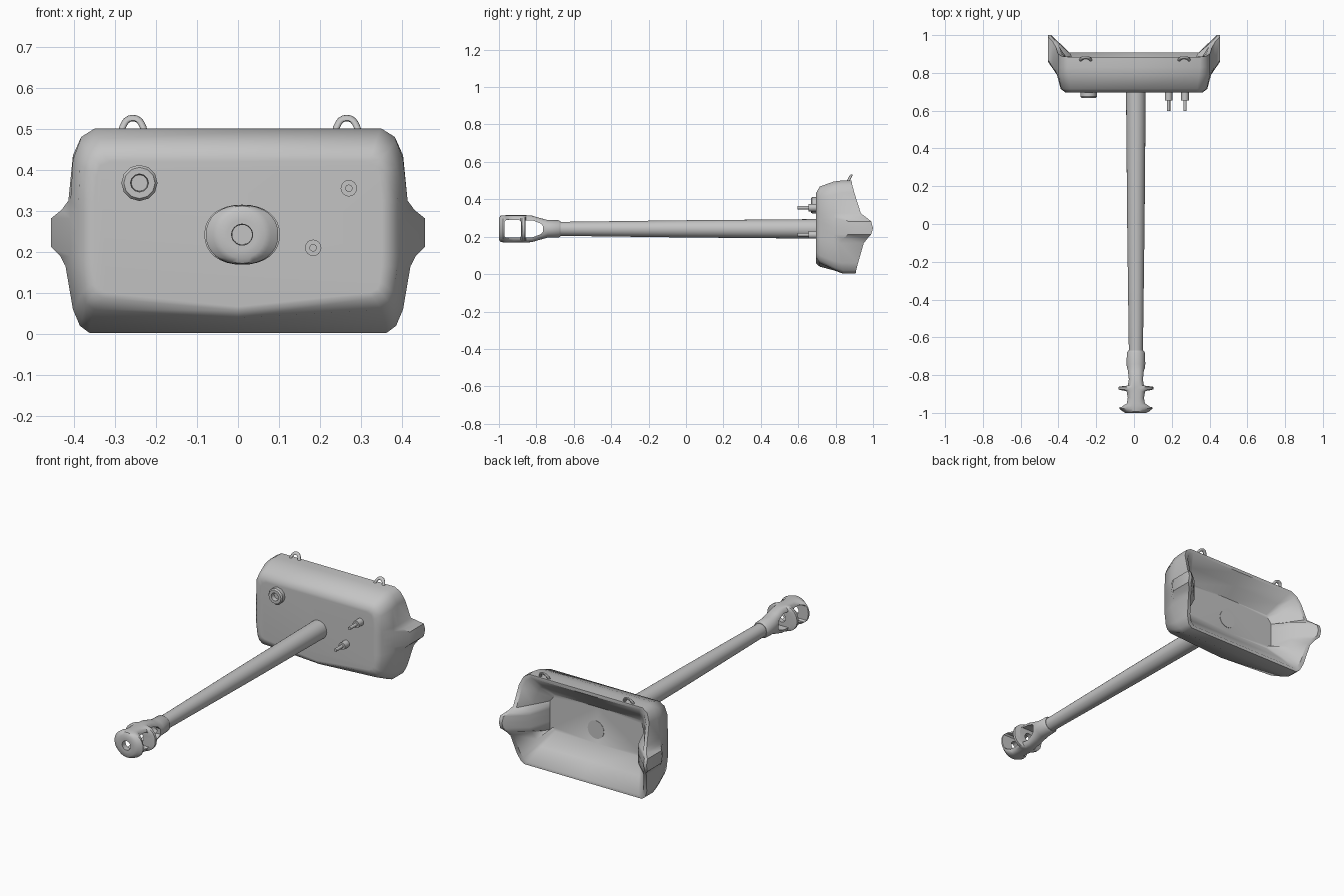
import bpy, bmesh, math
from mathutils import Vector

if "Cube" in bpy.data.objects:
    bpy.data.objects.remove(bpy.data.objects["Cube"])

grey = bpy.data.materials.new("light_grey")
grey.diffuse_color = (0.55, 0.55, 0.55, 1)
grey.use_nodes = True
grey.node_tree.nodes["Principled BSDF"].inputs["Base Color"].default_value = grey.diffuse_color
CX, CZ = 0.01, 0.242          # gun axis


def smooth(ob, angle):
    bpy.ops.object.select_all(action='DESELECT')
    ob.select_set(True)
    bpy.context.view_layer.objects.active = ob
    bpy.ops.object.shade_smooth_by_angle(angle=math.radians(angle))


def loft(name, rings, angle=35):
    """Skin closed rings of equal length and cap both ends."""
    bm = bmesh.new()
    loops = [[bm.verts.new(p) for p in r] for r in rings]
    n = len(loops[0])
    for a, b in zip(loops, loops[1:]):
        for i in range(n):
            j = (i + 1) % n
            bm.faces.new((a[i], a[j], b[j], b[i]))
    bm.faces.new(loops[0])
    bm.faces.new(loops[-1])
    bmesh.ops.recalc_face_normals(bm, faces=bm.faces)
    me = bpy.data.meshes.new(name)
    bm.to_mesh(me)
    bm.free()
    ob = bpy.data.objects.new(name, me)
    bpy.context.collection.objects.link(ob)
    me.materials.append(grey)
    smooth(ob, angle)
    return ob


def oval(x, y, z, hx, hz, n, power=2.0):
    """Superellipse ring: power 2 is round, higher is boxier."""
    pts = []
    for i in range(n):
        c, s = math.cos(2 * math.pi * i / n), math.sin(2 * math.pi * i / n)
        pts.append((x + hx * math.copysign(abs(c) ** (2 / power), c), y,
                    z + hz * math.copysign(abs(s) ** (2 / power), s)))
    return pts


def turned(name, x, z, profile, n=24):
    """Round part along y from (y, radius) pairs."""
    return loft(name, [oval(x, y, z, r, r, n) for y, r in profile])


def mirrored(half):
    """Complete a half ring whose first and last points lie on x = 0."""
    return half + [(-x, y, z) for x, y, z in half[-2:0:-1]]


def cut(ob, cutters):
    for c in cutters:
        m = ob.modifiers.new("cut", 'BOOLEAN')
        m.operation, m.object, m.solver = 'DIFFERENCE', c, 'EXACT'
    dg = bpy.context.evaluated_depsgraph_get()
    me = bpy.data.meshes.new_from_object(ob.evaluated_get(dg))
    ob.modifiers.clear()
    ob.data = me
    for c in cutters:
        bpy.data.objects.remove(c)
    smooth(ob, 35)


# Mantlet shell: half rings from top centre round the side to bottom centre
SIDE_Z = (.325, .302, .282, .246, .212, .19, .165)


def ring(y, upper, side_x, lower):
    half = upper + [(side_x, z) for z in SIDE_Z] + lower
    return [(x, y, z) for x, z in half]


face = ring(0.695, [(0, .42), (.31, .42), (.335, .41), (.345, .385)], .35,
            [(.345, .125), (.34, .11), (.32, .1), (0, .067)])
front = ring(0.696, [(0, .435), (.325, .435), (.347, .425), (.358, .395)], .362,
             [(.357, .12), (.35, .1), (.33, .088), (0, .057)])
edge = ring(0.715, [(0, .468), (.335, .468), (.368, .45), (.385, .41)], .388,
            [(.38, .1), (.37, .075), (.35, .06), (0, .04)])
mid = ring(0.79, [(0, .495), (.345, .495), (.385, .47), (.402, .425)], .408,
           [(.395, .07), (.38, .037), (.36, .025), (0, .02)])
outline = [(0, .5), (.35, .5), (.382, .48), (.402, .435), (.413, .325), (.43, .302),
           (.455, .282), (.456, .246), (.455, .212), (.433, .19), (.42, .165),
           (.402, .06), (.385, .02), (.362, .003), (0, .003)]
waist_y = [.83] * 4 + [.82, .84, .866, .86, .866, .84, .82, .83, .84, .84, .84]
rim_y = [.885, .885, .888, .9, .935, .965, .99, 1.0, .99, .97, .95, .92, .91, .907, .907]
waist = [(x, y, z) for (x, z), y in zip(outline, waist_y)]
rim = [(x, y, z) for (x, z), y in zip(outline, rim_y)]
# Hollow back of the shell
mouth = [(max(x - .019, 0), y, .25 + (z - .25) * .93) for x, y, z in rim]
floor = ring(0.78, [(0, .37), (.26, .37), (.268, .365), (.275, .35)], .295,
             [(.275, .185), (.268, .17), (.26, .165), (0, .165)])
inner = [tuple(Vector(a).lerp(Vector(b), .5)) for a, b in zip(mouth, floor)]
for i in range(5, 10):
    inner[i] = (.335, .9, inner[i][2])
loft("mantlet_shell", [mirrored(r) for r in
                       (face, front, edge, mid, waist, rim, mouth, inner, floor)], 42)

# Barrel, its rear end just showing in the hollow
turned("gun_barrel", CX, CZ, [(.782, .05), (.69, .052), (.0, .046), (-.70, .037)])

# Muzzle brake: y, half width, half height, boxiness
sections = [(-.67, .04, .04, 2), (-.68, .047, .046, 2), (-.74, .05, .047, 2),
            (-.78, .045, .058, 2.6), (-.825, .041, .071, 3.2), (-.855, .047, .073, 3),
            (-.862, .092, .073, 2.2), (-.876, .092, .073, 2.2), (-.885, .055, .073, 3),
            (-.92, .047, .073, 3.2), (-.95, .053, .073, 3), (-.963, .085, .073, 2.2),
            (-.978, .088, .072, 2.2), (-.992, .07, .07, 2), (-1.0, .056, .058, 2),
            (-1.0, .036, .036, 2)]
brake = loft("muzzle_brake", [oval(CX, y, CZ, a, b, 32, p) for y, a, b, p in sections])


def window(name, profile):
    return loft(name, [[(x, y, CZ + z) for y, z in profile] for x in (-.2, .2)])


cut(brake, [
    window("front_window", [(-.962, -.047), (-.97, -.039), (-.97, .039), (-.962, .047),
                            (-.89, .047), (-.882, .039), (-.882, -.039), (-.89, -.047)]),
    window("rear_window", [(-.857, -.045), (-.857, .045), (-.82, .045), (-.775, .028),
                           (-.765, .015), (-.765, -.015), (-.775, -.028), (-.82, -.045)]),
    turned("bore", CX, CZ, [(-1.05, .026), (-.72, .024)])])

# Sight port with recessed hole
turned("sight_port", -.24, .368, [(.70, .044), (.675, .044), (.667, .038), (.667, .022),
                                  (.69, .02)], 12)

# Coaxial pins
for name, x, z in (("upper_pin", .27, .355), ("lower_pin", .183, .21)):
    turned(name, x, z, [(.70, .02), (.655, .02), (.655, .009), (.597, .009)], 16)

# Lifting eyes: leaning arches swept with a round section
for name, x in (("left_lifting_eye", -.256), ("right_lifting_eye", .265)):
    path = [Vector((-.03, -.012)), Vector((-.025, .006))]
    path += [Vector((.022 * math.cos(t), .008 + .02 * math.sin(t)))
             for t in [math.pi * (1 - i / 8) for i in range(1, 8)]]
    path += [Vector((.025, .006)), Vector((.03, -.012))]
    rings = []
    for i, p in enumerate(path):
        d = (path[min(i + 1, len(path) - 1)] - path[max(i - 1, 0)]).normalized()
        loop = []
        for k in range(8):
            a = math.pi * k / 4
            u, v = .008 * math.cos(a), .008 * math.sin(a)
            px, pz = p.x - d.y * u, p.y + d.x * u
            loop.append((x + px, .868 + pz * .5 + v, .498 + pz))
        rings.append(loop)
    loft(name, rings, 60)
